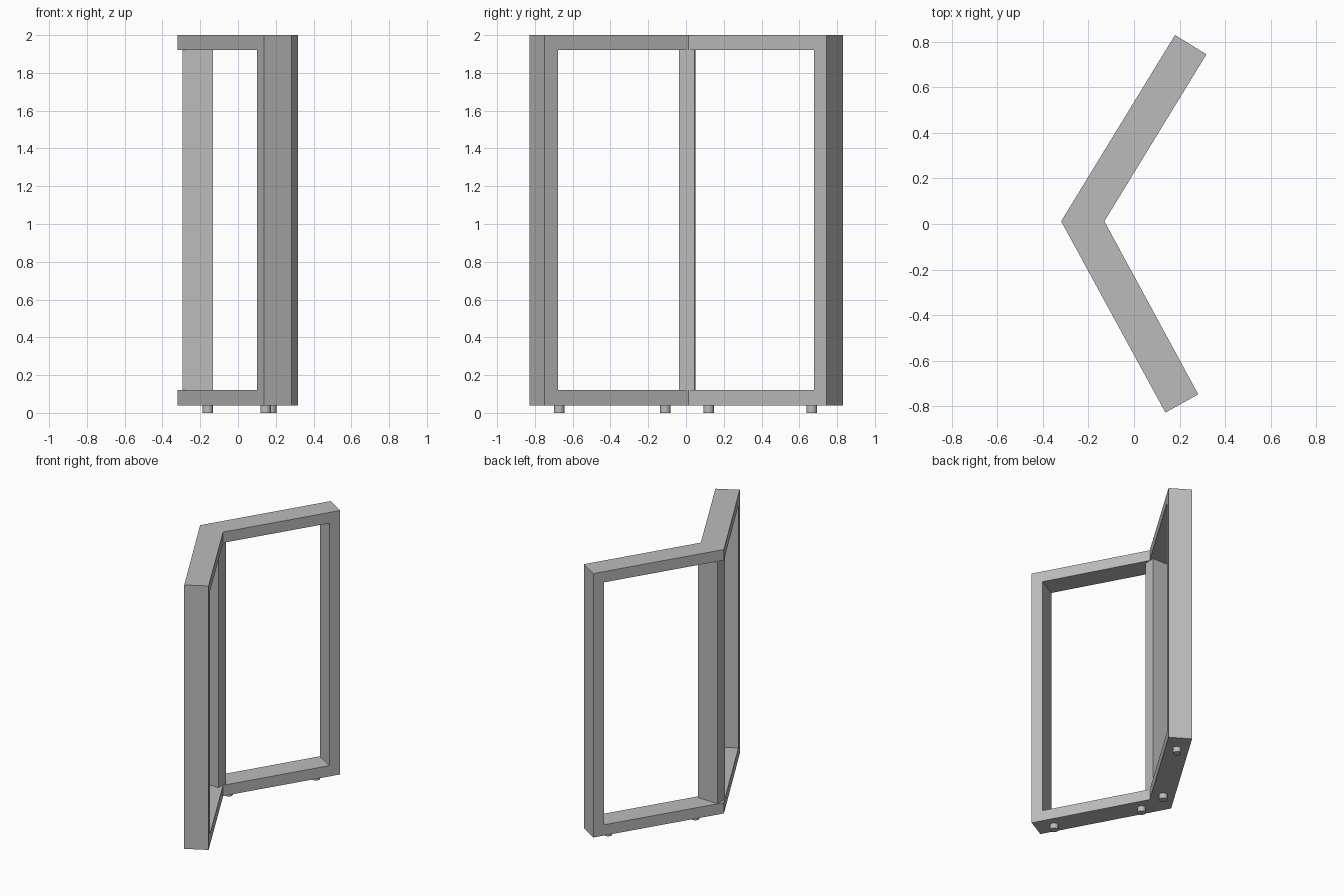
import bpy
import bmesh
import math
from mathutils import Vector

if "Cube" in bpy.data.objects:
    bpy.data.objects.remove(bpy.data.objects["Cube"], do_unlink=True)

grey = bpy.data.materials.new("plain_grey")
grey.use_nodes = True
COLOUR = (0.5, 0.5, 0.5, 1)
grey.diffuse_color = COLOUR
grey.node_tree.nodes["Principled BSDF"].inputs["Base Color"].default_value = COLOUR


def prism(name, outline, z0, z1):
    """Extrude a plan outline between two heights."""
    bm = bmesh.new()
    base = bm.faces.new([bm.verts.new((p[0], p[1], z0)) for p in outline])
    top = bmesh.ops.extrude_face_region(bm, geom=[base])["geom"]
    verts = [v for v in top if isinstance(v, bmesh.types.BMVert)]
    bmesh.ops.translate(bm, verts=verts, vec=(0, 0, z1 - z0))
    bmesh.ops.recalc_face_normals(bm, faces=bm.faces)
    mesh = bpy.data.meshes.new(name)
    bm.to_mesh(mesh)
    bm.free()
    mesh.materials.append(grey)
    obj = bpy.data.objects.new(name, mesh)
    bpy.context.collection.objects.link(obj)
    return obj


# Plan of the folded frame: (outer, inner) corner pairs from back end to front end
BAR = 0.08
BOTTOM, TOP = 0.04, 2.0
back = (Vector((0.18, 0.83)), Vector((0.318, 0.745)))
fold = (Vector((-0.32, 0.012)), Vector((-0.13, 0.012)))
front = (Vector((0.138, -0.828)), Vector((0.282, -0.748)))


def chevron(pairs):
    return [p[0] for p in pairs] + [p[1] for p in reversed(pairs)]


def pulled_in(end):
    """Move an end pair along its arm by the bar width."""
    step = (fold[0] - end[0]).normalized() * BAR
    return (end[0] + step, end[1] + step)


def widened(pair):
    spread = (pair[0] - pair[1]) * 0.5
    return (pair[0] + spread, pair[1] - spread)


# Rails and end posts: a solid chevron with the openings cut out
frame = prism("folded_frame", chevron([back, fold, front]), BOTTOM, TOP)
opening = [widened(p) for p in (pulled_in(back), fold, pulled_in(front))]
cutter = prism("opening_cutter", chevron(opening), BOTTOM + BAR, TOP - BAR)
cutter.hide_render = True
cut = frame.modifiers.new("openings", "BOOLEAN")
cut.operation = "DIFFERENCE"
cut.solver = "EXACT"
cut.object = cutter
bpy.context.view_layer.objects.active = frame
bpy.ops.object.modifier_apply(modifier=cut.name)
bpy.data.objects.remove(cutter, do_unlink=True)

# Centre post at the fold, turned along the bisector of the two arms
half_x, half_y = 0.081, 0.042
post = prism("centre_post",
             [(-half_x, -half_y), (half_x, -half_y), (half_x, half_y), (-half_x, half_y)],
             BOTTOM + BAR, TOP - BAR)
post.location = (-0.213, 0.006, 0)
post.rotation_euler.z = math.radians(-1.3)

# Round feet under the bottom rail
feet = {"front_end": (0.146, -0.672), "front_fold": (-0.16, -0.11),
        "back_fold": (-0.16, 0.12), "back_end": (0.175, 0.665)}
for label, (x, y) in feet.items():
    bpy.ops.mesh.primitive_cylinder_add(vertices=32, radius=0.028, depth=BOTTOM,
                                        location=(x, y, BOTTOM / 2))
    foot = bpy.context.object
    foot.name = label + "_foot"
    foot.data.materials.append(grey)
    bpy.ops.object.shade_smooth_by_angle(angle=math.radians(30))
